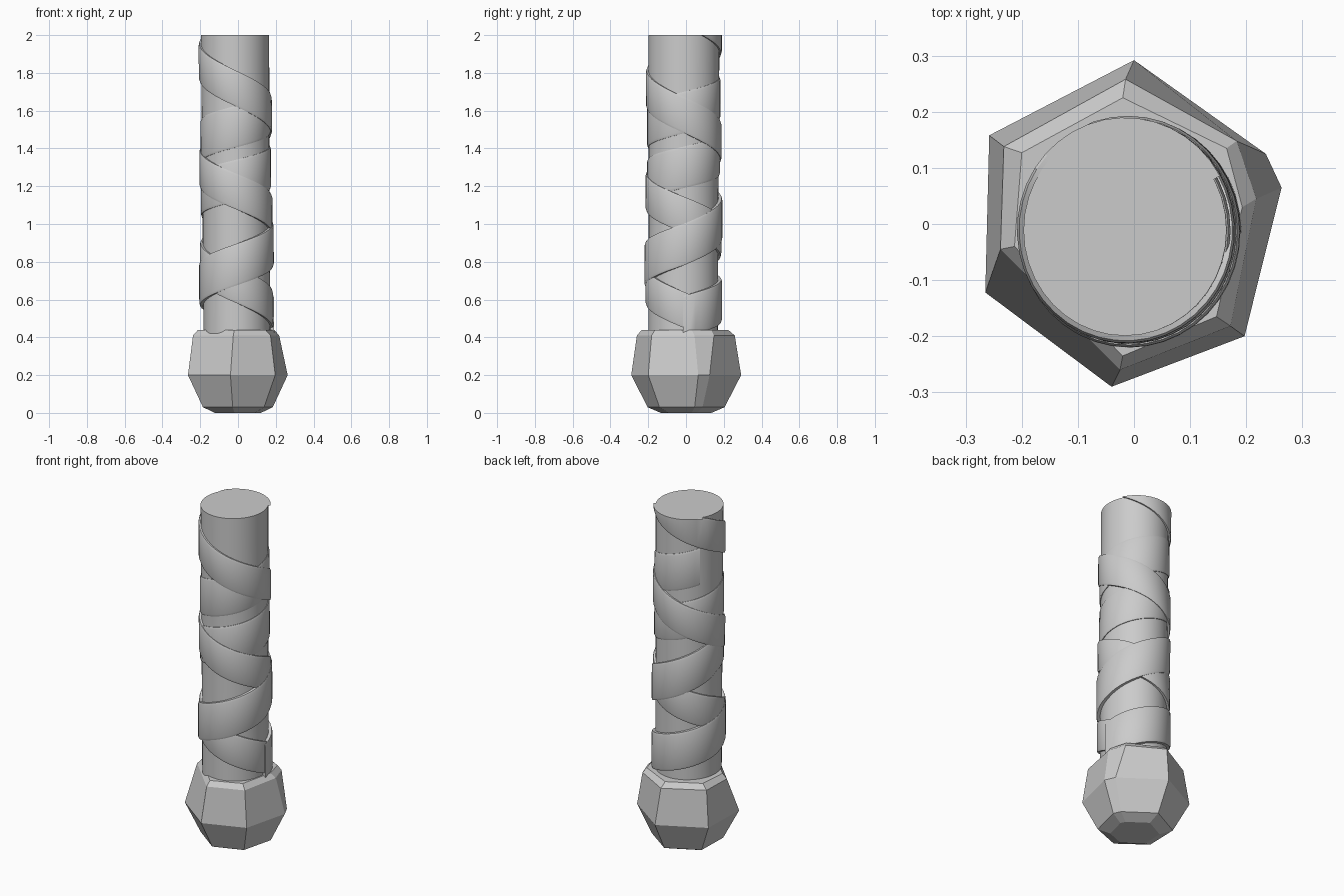
import bpy
import bmesh
from math import pi, cos, sin, radians

if "Cube" in bpy.data.objects:
    bpy.data.objects.remove(bpy.data.objects["Cube"])

Z0, Z1 = 0.42, 2.0


def make_object(name, rings, cyclic_profile=True, smooth=False):
    """Skin a list of equal-length closed rings and cap both ends."""
    bm = bmesh.new()
    vs = [[bm.verts.new(p) for p in ring] for ring in rings]
    n = len(rings[0])
    for a, b in zip(vs, vs[1:]):
        for i in range(n):
            j = (i + 1) % n
            bm.faces.new((a[i], a[j], b[j], b[i]))
    bm.faces.new(vs[0][::-1])
    bm.faces.new(vs[-1])
    bmesh.ops.recalc_face_normals(bm, faces=bm.faces)
    me = bpy.data.meshes.new(name)
    bm.to_mesh(me)
    bm.free()
    ob = bpy.data.objects.new(name, me)
    bpy.context.collection.objects.link(ob)
    if smooth:
        bpy.ops.object.select_all(action='DESELECT')
        ob.select_set(True)
        bpy.context.view_layer.objects.active = ob
        bpy.ops.object.shade_smooth_by_angle(angle=radians(30))
    return ob


def grip_point(r, a, z):
    """Point on the slightly leaning, slightly oval grip."""
    f = (z - Z0) / (Z1 - Z0)
    return (-0.006 - 0.010 * f + r * cos(a),
            -0.015 + 0.004 * f + 1.04 * r * sin(a), z)


def interp(keys, t):
    for (t0, z0), (t1, z1) in zip(keys, keys[1:]):
        if t <= t1:
            break
    return z0 + (z1 - z0) * (t - t0) / (t1 - t0)


def strap(name, keys, width, radius):
    """Flat strap wound round the grip; keys give (turn from left side, lower edge z)."""
    t0, t1 = keys[0][0], keys[-1][0]
    n = int((t1 - t0) * 40)
    rings = []
    for k in range(n + 1):
        t = t0 + (t1 - t0) * k / n
        a = pi + 2 * pi * t
        lo = interp(keys, t)
        hi = lo + width
        r = radius(t)
        prof = ((0.168, lo), (r - 0.004, lo), (r, lo + 0.012),
                (r, hi - 0.012), (r - 0.004, hi), (0.168, hi))
        rings.append([grip_point(q, a, min(max(z, Z0), Z1)) for q, z in prof])
    return make_object(name, rings, smooth=True)


# Faceted pommel
wide = [(0, 0.292), (0.235, 0.125), (0.263, 0.065), (0.197, -0.2),
        (-0.04, -0.29), (-0.265, -0.122), (-0.258, 0.158)]
shoulder = [(-0.015, 0.258), (0.183, 0.148), (0.218, 0.045), (0.172, -0.182),
            (-0.025, -0.26), (-0.238, -0.045), (-0.232, 0.138)]
neck = [(-0.02, 0.225), (0.165, 0.135), (0.193, 0.03), (0.147, -0.165),
        (-0.02, -0.235), (-0.213, -0.04), (-0.2, 0.127)]


def ring(pts, z, s=1.0):
    return [(x * s, y * s, z) for x, y in pts]


make_object("pommel", [ring(wide, 0.0, 0.46), ring(wide, 0.03, 0.7), ring(wide, 0.2),
                       ring(shoulder, 0.41), ring(neck, 0.438)])

# Round grip core
make_object("grip_core", [[grip_point(r, 2 * pi * i / 40, z) for i in range(40)]
                          for z, r in ((Z0, 0.177), (1.2, 0.178), (Z1, 0.181))], smooth=True)

# Two leather straps wound in opposite directions
strap("falling_strap", [(-0.42, 2.0), (0, 1.765), (1, 1.2), (2, 0.71), (2.6, 0.40)],
      0.19, lambda t: 0.193)
strap("rising_strap", [(-0.5, 0.40), (0, 0.57), (0.5, 0.78), (1, 1.05), (2, 1.33), (2.9, 1.6)],
      0.22, lambda t: 0.198 if t < 0.8 else max(0.186, 0.198 - 0.06 * (t - 0.8)))
